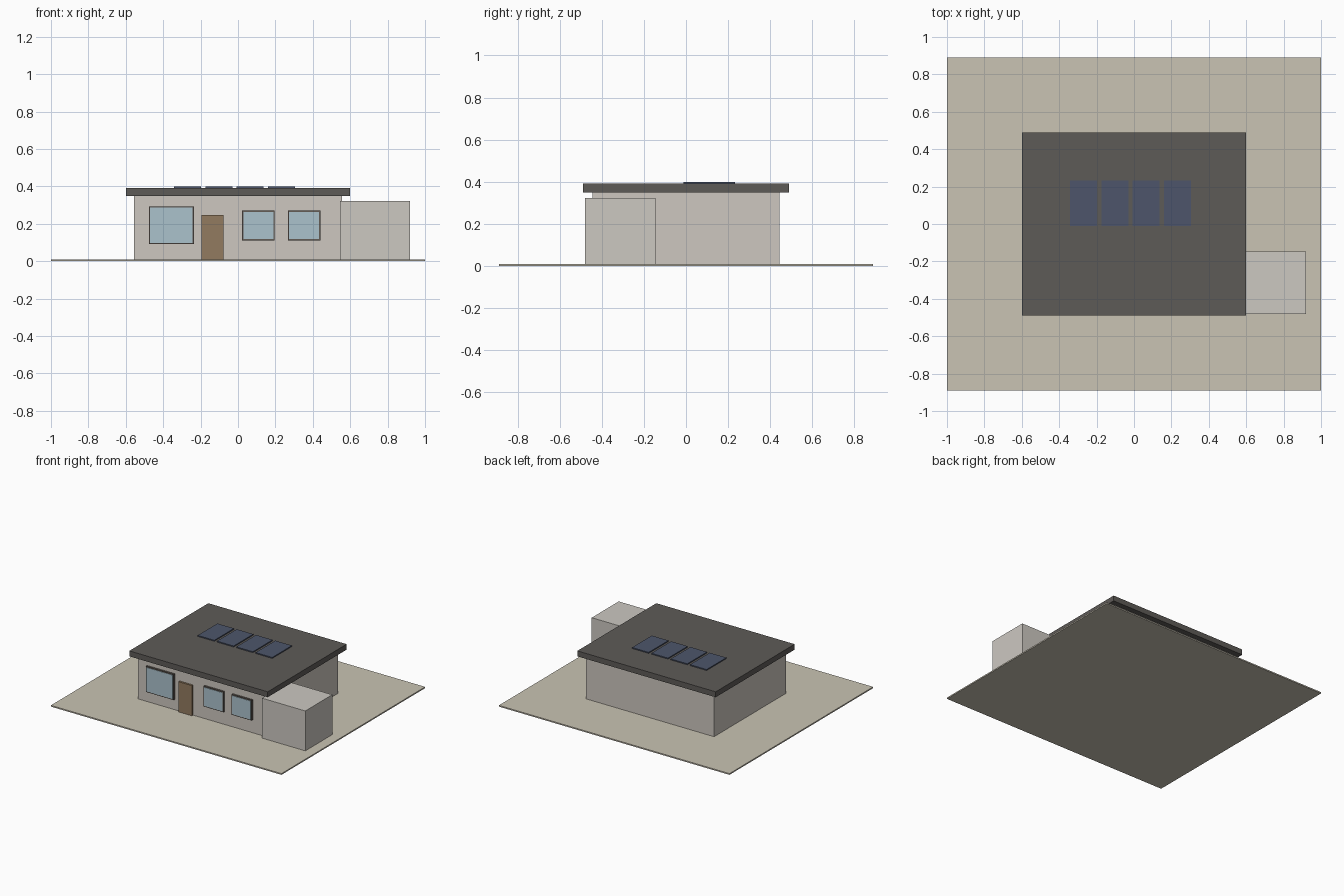
import bpy

if "Cube" in bpy.data.objects:
    bpy.data.objects.remove(bpy.data.objects["Cube"])


def material(name, r, g, b):
    # display colour converted to linear
    m = bpy.data.materials.new(name)
    m.diffuse_color = tuple((c / 255) ** 2.2 for c in (r, g, b)) + (1,)
    m.use_nodes = True
    m.node_tree.nodes["Principled BSDF"].inputs["Base Color"].default_value = m.diffuse_color
    return m


def box(name, x, y, z, mat):
    """Box spanning the given (min, max) ranges."""
    bpy.ops.mesh.primitive_cube_add(size=1, location=[(a + b) / 2 for a, b in (x, y, z)])
    ob = bpy.context.object
    ob.name = name
    ob.scale = [b - a for a, b in (x, y, z)]
    bpy.ops.object.transform_apply(location=False, rotation=False, scale=True)
    ob.data.materials.append(mat)
    return ob


plaster = material("plaster", 204, 198, 190)
light_plaster = material("light_plaster", 203, 199, 192)
sand = material("sand", 200, 194, 178)
slate = material("slate", 94, 91, 88)
wood = material("wood", 145, 122, 96)
trim = material("trim", 100, 92, 86)
glass = material("glass", 170, 193, 203)
solar = material("solar", 78, 86, 106)

GROUND = 0.01
FRONT = -0.445

# Plot, main house, flat roof and side garage
box("ground_plot", (-1, 1), (-0.89, 0.89), (0, GROUND), sand)
box("house_walls", (-0.555, 0.555), (FRONT, 0.445), (GROUND, 0.348), plaster)
box("flat_roof", (-0.6, 0.6), (-0.489, 0.489), (0.348, 0.391), slate)
box("garage", (0.545, 0.92), (-0.48, -0.146), (GROUND, 0.323), light_plaster)

# Front door
box("front_door", (-0.194, -0.077), (FRONT - 0.015, FRONT + 0.005), (GROUND, 0.247), wood)

# Windows: frame with a slightly smaller pane standing just proud of it
RIM = 0.007
windows = [
    ("large", -0.477, -0.236, 0.091, 0.293),
    ("middle", 0.022, 0.196, 0.111, 0.271),
    ("right", 0.267, 0.440, 0.111, 0.271),
]
for name, x0, x1, z0, z1 in windows:
    box(name + "_window_frame", (x0, x1), (FRONT - 0.015, FRONT + 0.005), (z0, z1), trim)
    box(name + "_window_glass", (x0 + RIM, x1 - RIM), (FRONT - 0.018, FRONT),
        (z0 + RIM, z1 - RIM), glass)

# Row of solar panels on the roof
for i in range(4):
    x0 = -0.342 + i * 0.1675
    box(f"solar_panel_{i + 1}", (x0, x0 + 0.144), (-0.011, 0.233), (0.391, 0.399), solar)
